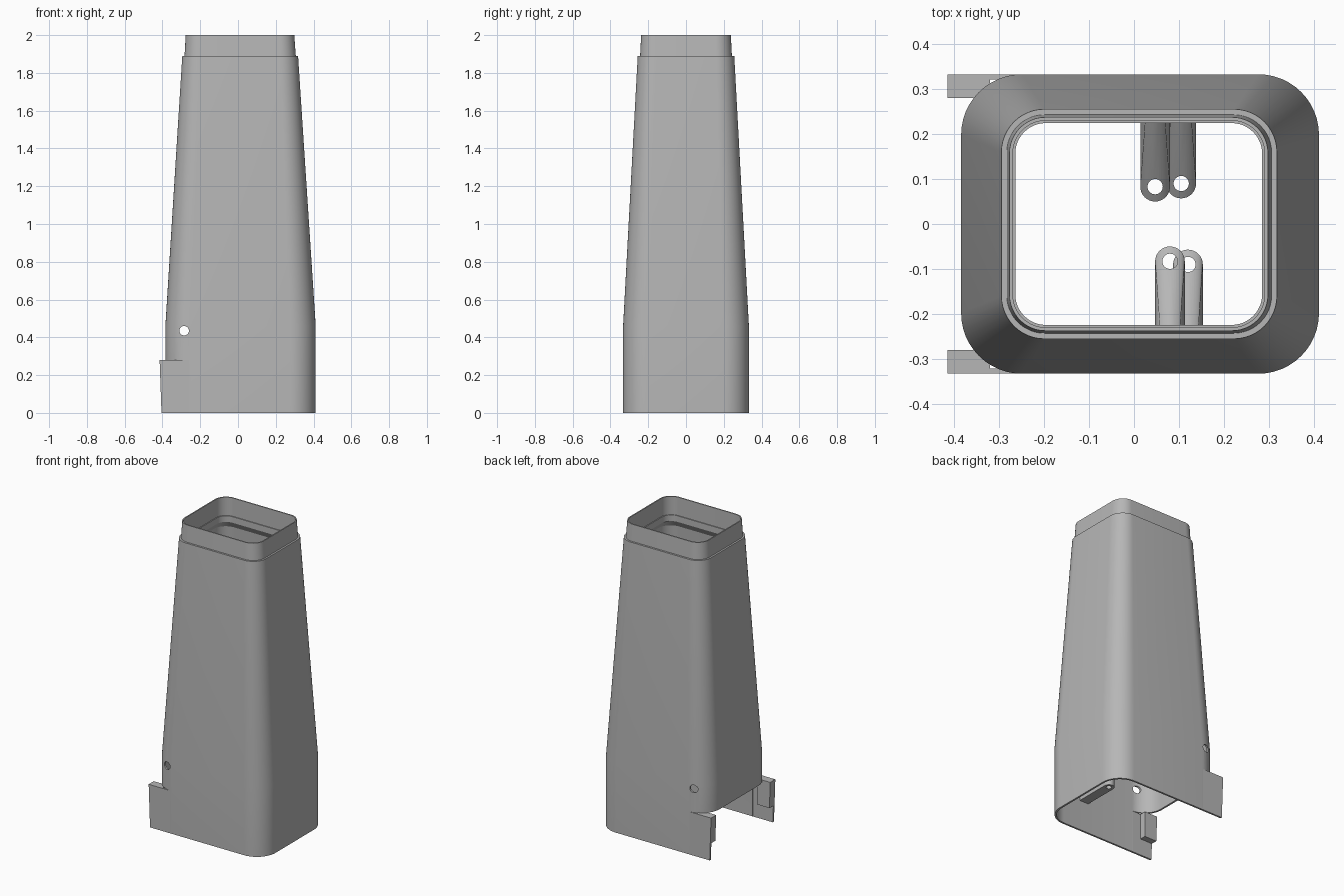
import bpy
import bmesh
from math import cos, sin, pi
from mathutils import Vector, Matrix

cube = bpy.data.objects.get("Cube")
if cube:
    bpy.data.objects.remove(cube, do_unlink=True)

# Single flat colour
GREY = (0.47, 0.47, 0.47, 1)
grey = bpy.data.materials.new("light_grey")
grey.use_nodes = True
grey.diffuse_color = GREY
grey.node_tree.nodes["Principled BSDF"].inputs["Base Color"].default_value = GREY


def finish(name, bm):
    bmesh.ops.recalc_face_normals(bm, faces=bm.faces)
    mesh = bpy.data.meshes.new(name)
    bm.to_mesh(mesh)
    bm.free()
    mesh.materials.append(grey)
    obj = bpy.data.objects.new(name, mesh)
    bpy.context.collection.objects.link(obj)
    return obj


def activate(obj):
    bpy.ops.object.select_all(action='DESELECT')
    obj.select_set(True)
    bpy.context.view_layer.objects.active = obj


def cut(obj, cutter):
    activate(obj)
    mod = obj.modifiers.new("cut", 'BOOLEAN')
    mod.operation = 'DIFFERENCE'
    mod.solver = 'EXACT'
    mod.object = cutter
    bpy.ops.object.modifier_apply(modifier=mod.name)
    bpy.data.objects.remove(cutter, do_unlink=True)


def smooth(obj):
    activate(obj)
    bpy.ops.object.shade_smooth_by_angle(angle=pi / 8)


def box(name, lo, hi):
    bm = bmesh.new()
    lo, hi = Vector(lo), Vector(hi)
    size = Matrix.Diagonal((*(hi - lo), 1))
    bmesh.ops.create_cube(bm, size=1, matrix=Matrix.Translation((lo + hi) / 2) @ size)
    return finish(name, bm)


def cylinder(name, centre, radius, length, axis):
    bm = bmesh.new()
    turn = Matrix.Rotation(pi / 2, 4, 'X') if axis == 'Y' else Matrix()
    bmesh.ops.create_cone(bm, cap_ends=True, segments=32, radius1=radius, radius2=radius,
                          depth=length, matrix=Matrix.Translation(centre) @ turn)
    return finish(name, bm)


def hull(name, points):
    bm = bmesh.new()
    for p in points:
        bm.verts.new(p)
    res = bmesh.ops.convex_hull(bm, input=bm.verts)
    loose = set(res["geom_interior"]) | set(res["geom_unused"])
    bmesh.ops.delete(bm, geom=[v for v in loose if isinstance(v, bmesh.types.BMVert)],
                     context='VERTS')
    bmesh.ops.dissolve_limit(bm, angle_limit=0.01, verts=bm.verts, edges=bm.edges)
    return finish(name, bm)


def rounded_ring(bm, z, half_x, half_y, radius, cx, steps=12):
    ring = []
    for q, (sx, sy) in enumerate(((1, 1), (-1, 1), (-1, -1), (1, -1))):
        for i in range(steps + 1):
            a = (q + i / steps) * pi / 2
            ring.append(bm.verts.new((cx + sx * (half_x - radius) + radius * cos(a),
                                      sy * (half_y - radius) + radius * sin(a), z)))
    return ring


# Hollow tapered shell: up the outside, over the collar, down the inside
SECTIONS = [  # z, half width, half depth, corner radius, centre x
    (0, 0.398, 0.333, 0.135, 0.0135),
    (0.46, 0.398, 0.333, 0.135, 0.0135),
    (1.89, 0.3065, 0.2555, 0.096, 0.0115),
    (1.89, 0.2945, 0.243, 0.084, 0.0115),
    (2.0, 0.2875, 0.2375, 0.08, 0.0105),
    (2.0, 0.28, 0.23, 0.073, 0.0105),
    (1.88, 0.28, 0.23, 0.073, 0.0105),
    (1.88, 0.2745, 0.2245, 0.068, 0.0105),
    (1.84, 0.2745, 0.2245, 0.068, 0.0105),
    (1.80, 0.30, 0.248, 0.086, 0.0115),
    (0.46, 0.386, 0.321, 0.123, 0.0135),
    (0, 0.386, 0.321, 0.123, 0.0135),
]
bm = bmesh.new()
rings = [rounded_ring(bm, *s) for s in SECTIONS]
for a, b in zip(rings, rings[1:] + rings[:1]):
    for i in range(len(a)):
        j = (i + 1) % len(a)
        bm.faces.new((a[i], a[j], b[j], b[i]))
shell = finish("tapered_shell", bm)

# Side opening at the base and the cross hole through front and back
cut(shell, box("opening_cutter", (-0.6, -0.5, -0.1), (-0.26, 0.5, 0.28)))
cut(shell, cylinder("hole_cutter", (-0.285, 0, 0.435), 0.025, 1, 'Y'))
smooth(shell)


def slanted_block(name, x_in, y_a, y_b, z_lo, z_hi):
    # Block whose outer end leans slightly outward toward its top
    points = []
    for z in (z_lo, z_hi):
        for y in (y_a, y_b):
            points += [(x_in, y, z), (-0.405 - 0.01 * z / 0.28, y, z)]
    return hull(name, points)


# Flat tabs beside the opening, each with an inner rib
for side, s in (("front", -1), ("back", 1)):
    slanted_block(side + "_tab", -0.26, s * 0.321, s * 0.333, 0, 0.28)
    slanted_block(side + "_tab_rib", -0.32, s * 0.28, s * 0.325, 0.11, 0.28)


def wall_y(z):
    return 0.327 - max(0, z - 0.46) * 0.0542


def screw_boss(name, x, y, z, s):
    # Round eyelet joined to the wall by a tapering gusset
    r, height, rise = 0.033, 0.08, 0.25
    points = [(x + r * cos(a), y + r * sin(a), h)
              for a in (i * pi / 16 for i in range(32)) for h in (z, z + height)]
    for h, w in ((z, r), (z + rise, r / 2)):
        points += [(x + k * w, s * wall_y(h), h) for k in (-1, 1)]
    boss = hull(name, points)
    cut(boss, cylinder("bore_cutter", (x, y, z), 0.017, 1, 'Z'))
    smooth(boss)


# Inner screw bosses, two on each long wall
screw_boss("front_upper_boss", 0.08, -0.083, 0.5, -1)
screw_boss("front_lower_boss", 0.12, -0.09, 0.2, -1)
screw_boss("back_upper_boss", 0.047, 0.083, 0.5, 1)
screw_boss("back_lower_boss", 0.105, 0.09, 0.2, 1)
